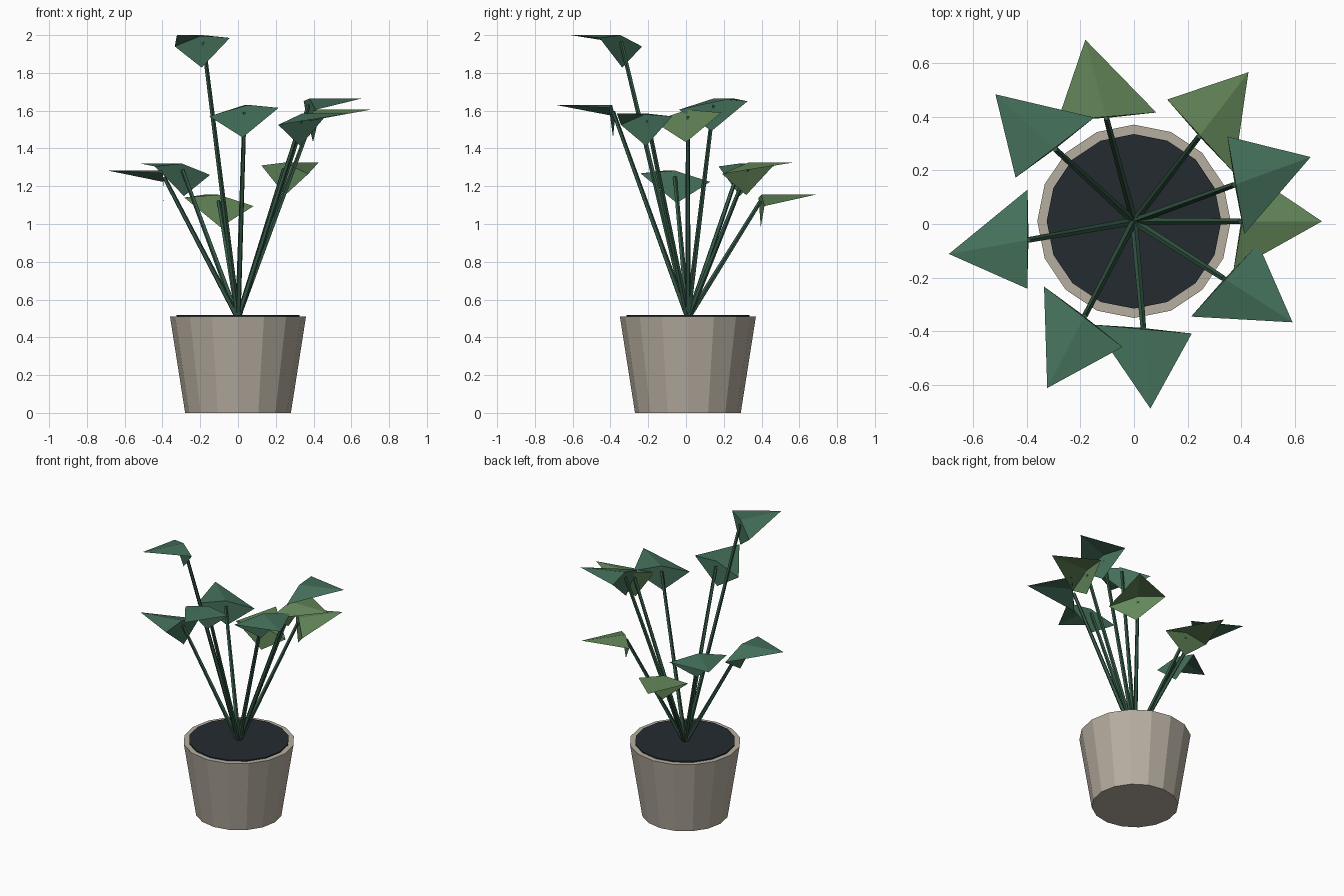
import bpy, math
from mathutils import Vector, Matrix

if "Cube" in bpy.data.objects:
    bpy.data.objects.remove(bpy.data.objects["Cube"])

CENTRE = Vector((0, 0.01, 0))


def material(name, rgb):
    m = bpy.data.materials.new(name)
    m.diffuse_color = (*rgb, 1)
    m.use_nodes = True
    m.node_tree.nodes["Principled BSDF"].inputs["Base Color"].default_value = m.diffuse_color
    return m


clay = material("clay", (0.47, 0.42, 0.35))
earth = material("earth", (0.017, 0.024, 0.03))
stalk = material("stalk", (0.035, 0.10, 0.06))
dark_leaf = material("dark_leaf", (0.06, 0.165, 0.105))
light_leaf = material("light_leaf", (0.125, 0.24, 0.10))


def frustum(name, start, end, r1, r2, sides, mat, spin=0.0):
    """Tapered solid running from start to end."""
    axis = end - start
    bpy.ops.mesh.primitive_cone_add(vertices=sides, radius1=r1, radius2=r2,
                                    depth=axis.length, location=(start + end) / 2)
    ob = bpy.context.object
    ob.rotation_euler = axis.to_track_quat('Z', 'Y').to_euler() if sides < 16 else (0, 0, spin)
    ob.name = name
    ob.data.materials.append(mat)
    return ob


# Pot and soil
up = Vector((0, 0, 1))
frustum("pot", CENTRE, CENTRE + up * 0.51, 0.28, 0.36, 16, clay)
frustum("soil", CENTRE + up * 0.48, CENTRE + up * 0.518, 0.325, 0.325, 16, earth)

# Folded leaf: (outward, left, up) for tip, ridge base, left, right, lower point
LEAF = [(0.70, 0, 0), (0.403, 0, 0), (0.435, 0.178, -0.015),
        (0.37, -0.185, -0.06), (0.397, -0.01, -0.172)]
FACES = [(0, 1, 2), (0, 3, 1), (1, 4, 2), (1, 3, 4)]


def leaf(name, angle, height, mat):
    turn = Matrix.Translation(CENTRE + up * height) @ Matrix.Rotation(angle, 4, 'Z')
    mesh = bpy.data.meshes.new(name)
    mesh.from_pydata([turn @ Vector(p) for p in LEAF], [], FACES)
    mesh.materials.append(mat)
    bpy.context.collection.objects.link(bpy.data.objects.new(name, mesh))
    # Stem running from the soil to the back of the leaf
    frustum(name.replace("leaf", "stem"), CENTRE + up * 0.50,
            turn @ Vector((0.398, 0, -0.035)), 0.015, 0.011, 5, stalk)


# Leaves spread by the golden angle, every third one lighter
HEIGHTS = [1.605, 1.32, 1.63, 1.325, 1.283, 1.585, 1.155, 2.0, 1.665]
for i, h in enumerate(HEIGHTS):
    leaf(f"leaf_{i + 1}", math.radians(137.5 * i), h,
         light_leaf if i % 3 == 0 else dark_leaf)
